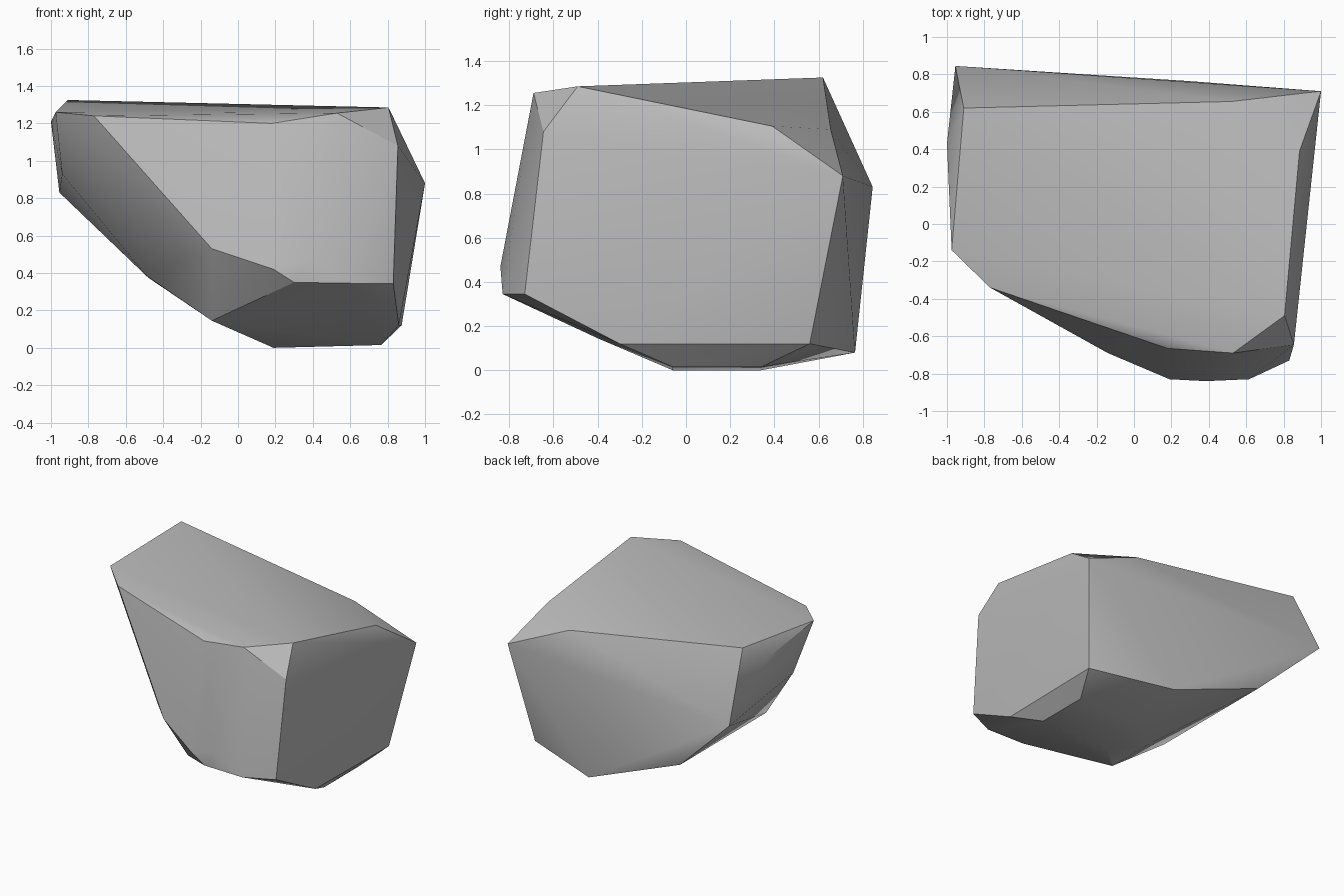
import bpy
import bmesh
import math


def remove_default_cube():
    cube = bpy.data.objects.get("Cube")
    if cube is not None:
        bpy.data.objects.remove(cube, do_unlink=True)


def make_material(name, colour):
    material = bpy.data.materials.new(name)
    material.use_nodes = True
    material.diffuse_color = colour
    shader = next(node for node in material.node_tree.nodes
                  if node.type == "BSDF_PRINCIPLED")
    shader.inputs["Base Color"].default_value = colour
    shader.inputs["Roughness"].default_value = 0.9
    return material


def make_hull(name, corner_groups, material, flat_limit):
    """Wrap a tight convex skin around the chipped corners of a stone."""
    mesh = bpy.data.meshes.new(name)
    stone = bmesh.new()
    for group in corner_groups:
        for corner in group:
            stone.verts.new(corner)
    result = bmesh.ops.convex_hull(stone, input=stone.verts[:])
    unused = {item for key in ("geom_interior", "geom_unused")
              for item in result[key]
              if isinstance(item, bmesh.types.BMVert)}
    bmesh.ops.delete(stone, geom=list(unused), context="VERTS")

    # Merge nearly level triangles into broad fracture planes
    bmesh.ops.dissolve_limit(stone, angle_limit=math.radians(flat_limit),
                             verts=stone.verts[:], edges=stone.edges[:])
    bmesh.ops.recalc_face_normals(stone, faces=stone.faces[:])
    stone.to_mesh(mesh)
    stone.free()
    mesh.materials.append(material)

    body = bpy.data.objects.new(name, mesh)
    bpy.context.collection.objects.link(body)
    return body


remove_default_cube()
stone_grey = make_material("stone grey", (0.5, 0.5, 0.5, 1.0))

# Rim of the broad, gently tilted top
top_rim = [
    (-.91, .62, 1.325), (.805, -.49, 1.285), (.53, -.69, 1.255),
    (.18, -.665, 1.2), (-.77, -.34, 1.24), (-.975, -.14, 1.26),
    (-1, .43, 1.21),
]

# Shoulders and corners of the back and the steep side
back_and_side = [
    (-.955, .845, .83), (.52, .655, 1.09), (1, .71, .88),
    (.885, .39, 1.105), (.855, -.645, 1.08), (-.94, .055, .93),
]

# Bulging belly of the front
front_belly = [
    (.385, -.84, .47), (.19, -.83, .42), (.3, -.83, .35),
    (.615, -.83, .345), (.83, -.73, .345), (-.14, -.69, .53),
]

# Rounded underside rising toward the narrow end
underside = [
    (.875, .56, .12), (.86, -.3, .12), (.28, .765, .08),
    (-.48, .755, .375), (-.49, .04, .385), (-.49, -.26, .385),
    (-.14, -.02, .145), (-.14, -.4, .145),
]

# Small resting patch on the ground
resting_patch = [
    (.19, -.06, 0), (.19, .34, 0),
    (.765, -.06, .015), (.765, .34, .015),
]

boulder = make_hull(
    "boulder",
    [top_rim, back_and_side, front_belly, underside, resting_patch],
    stone_grey, flat_limit=1)

# Soft shading inside each fracture plane, crisp edges between planes
bpy.ops.object.select_all(action="DESELECT")
boulder.select_set(True)
bpy.context.view_layer.objects.active = boulder
bpy.ops.object.shade_smooth_by_angle(angle=math.radians(30))
